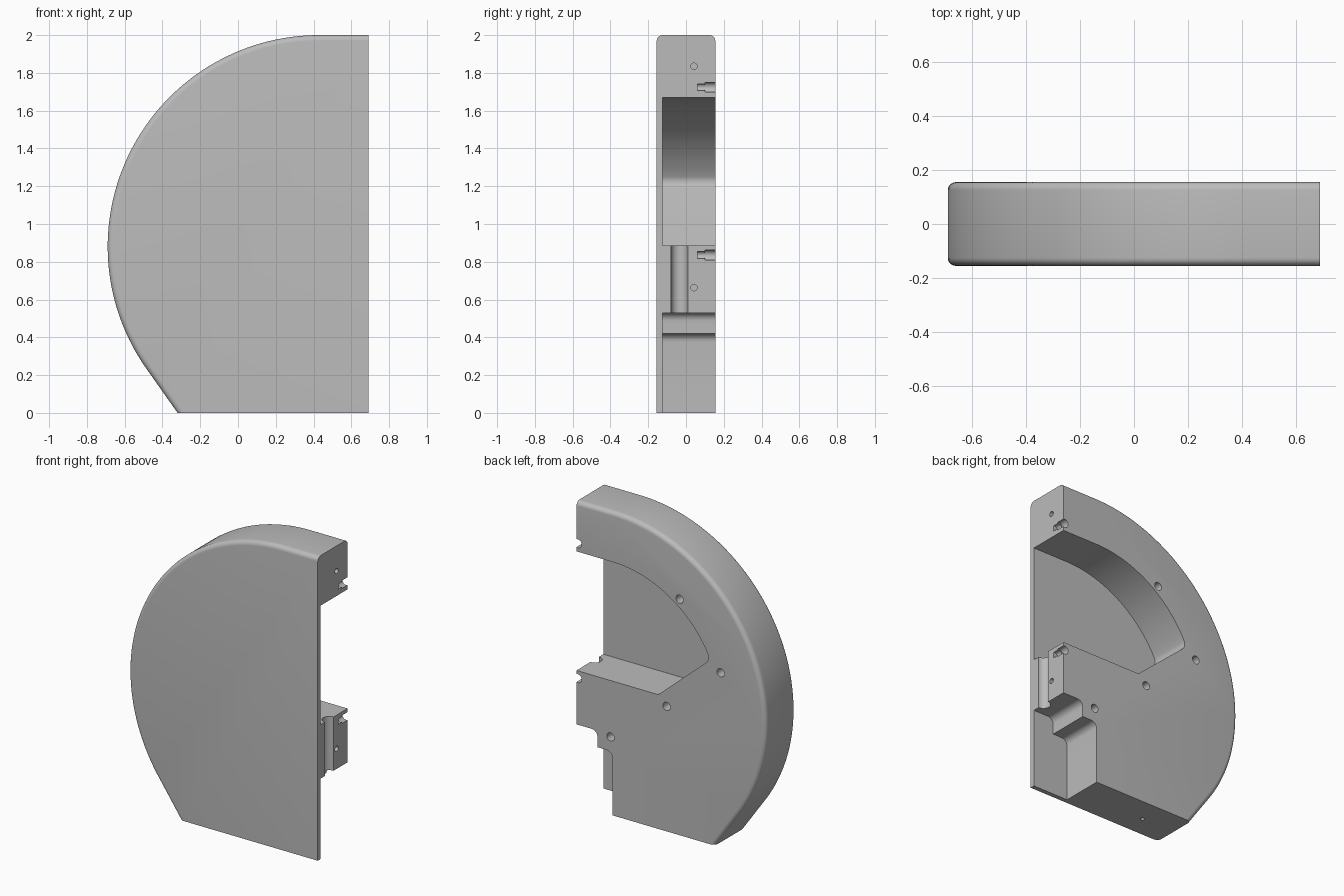
import bpy, bmesh
from math import sin, cos, radians
from mathutils import Vector, Matrix

if "Cube" in bpy.data.objects:
    bpy.data.objects.remove(bpy.data.objects["Cube"])

SIDE, HALF, FLOOR = 0.69, 0.155, -0.125    # hinge side x, half thickness, pocket floor y
CX, CZ = 0.43, 0.88                        # shared centre of the outer and pocket arcs

grey = bpy.data.materials.new("plain grey")
grey.use_nodes = True
grey.diffuse_color = (0.5, 0.5, 0.5, 1)
grey.node_tree.nodes["Principled BSDF"].inputs["Base Color"].default_value = (0.5, 0.5, 0.5, 1)


def arc(radius, start, end, n):
    steps = [radians(start + (end - start) * i / n) for i in range(n + 1)]
    return [(CX + radius * cos(a), CZ + radius * sin(a)) for a in steps]


def rounded(p, q, r, cut, n=8):
    """Round the corner q of the path p-q-r, starting at distance cut."""
    p, q, r = Vector(p), Vector(q), Vector(r)
    a, b = q + (p - q).normalized() * cut, q + (r - q).normalized() * cut
    pts = []
    for i in range(n + 1):
        t = i / n
        w = 0.8 * 2 * t * (1 - t)          # weighted curve close to a circular arc
        u, v = (1 - t) ** 2, t * t
        pts.append(tuple((a * u + q * w + b * v) / (u + w + v)))
    return pts


def make_object(name, bm):
    bmesh.ops.recalc_face_normals(bm, faces=bm.faces)
    mesh = bpy.data.meshes.new(name)
    bm.to_mesh(mesh)
    bm.free()
    mesh.materials.append(grey)
    obj = bpy.data.objects.new(name, mesh)
    bpy.context.collection.objects.link(obj)
    return obj


def prism(outline, y0, y1):
    """Extrude an x-z outline along y."""
    bm = bmesh.new()
    face = bm.faces.new([bm.verts.new((x, y0, z)) for x, z in outline])
    new = bmesh.ops.extrude_face_region(bm, geom=[face])["geom"]
    verts = [g for g in new if isinstance(g, bmesh.types.BMVert)]
    bmesh.ops.translate(bm, verts=verts, vec=(0, y1 - y0, 0))
    return bm


def rod(start, end, radius):
    """Round cutter between two points."""
    a, b = Vector(start), Vector(end)
    bm = bmesh.new()
    turn = (b - a).to_track_quat("Z", "Y").to_matrix().to_4x4()
    bmesh.ops.create_cone(bm, cap_ends=True, segments=32, radius1=radius, radius2=radius,
                          depth=(b - a).length, matrix=Matrix.Translation((a + b) / 2) @ turn)
    return bm


# Body: flat hinge side and base, curved back, tangent slope to the base
body_bm = prism([(SIDE, 0), (SIDE, 2)] + arc(1.12, 90, 216, 64) + [(-0.32, 0)], -HALF, HALF)
rim = []
for e in body_bm.edges:
    a, b = (v.co for v in e.verts)
    along_base = a.z < 0.001 and b.z < 0.001
    along_side = a.x > SIDE - 0.001 and b.x > SIDE - 0.001
    if abs(a.y - b.y) < 0.001 and not along_base and not along_side:
        rim.append(e)
bmesh.ops.bevel(body_bm, geom=rim, offset=0.03, segments=6, profile=0.5, affect="EDGES")
body = make_object("door_body", body_bm)

cutters = []

# Large fan-shaped pocket
tip, heel = (-0.285, 1.215), (0.095, 0.885)
curve = arc(0.79, 90, 150, 40)
fan = [(0.9, CZ + 0.79)] + curve + rounded(curve[-1], tip, heel, 0.04) + [heel, (0.9, 0.885)]
cutters.append(prism(fan, FLOOR, 0.3))

# Stepped pocket at the lower corner
upper = rounded((0.69, 0.53), (0.537, 0.53), (0.537, 0.42), 0.045)
lower = rounded((0.537, 0.42), (0.427, 0.42), (0.427, 0), 0.045)
cutters.append(prism([(0.9, 0.53)] + upper + [(0.537, 0.42)] + lower
                     + [(0.427, -0.2), (0.9, -0.2)], FLOOR, 0.3))

# Upright half-round groove joining the two pockets
cutters.append(rod((SIDE, -0.035, 0.48), (SIDE, -0.035, 0.95), 0.045))

# Stepped screw slots and pin holes in the hinge side
for z in (0.835, 1.724):
    cutters.append(rod((SIDE - 0.01, 0.1, z), (SIDE - 0.01, 0.3, z), 0.028))
    cutters.append(rod((SIDE - 0.01, 0.06, z), (SIDE - 0.01, 0.15, z), 0.021))
for z in (0.663, 1.835):
    cutters.append(rod((SIDE - 0.12, 0.042, z), (SIDE + 0.1, 0.042, z), 0.017))

# Screw holes in the rear face and one in the base
for x, z in ((-0.062, 1.556), (-0.361, 1.151), (0.033, 0.824), (0.442, 0.513)):
    cutters.append(rod((x, 0.0, z), (x, 0.3, z), 0.027))
cutters.append(rod((-0.076, -0.01, -0.1), (-0.076, -0.01, 0.12), 0.012))

# Cut everything out of the body
bpy.context.view_layer.objects.active = body
for bm in cutters:
    tool = make_object("cutter", bm)
    tool.hide_render = True
    mod = body.modifiers.new("cut", "BOOLEAN")
    mod.operation, mod.solver, mod.object = "DIFFERENCE", "EXACT", tool
    bpy.ops.object.modifier_apply(modifier=mod.name)
    bpy.data.objects.remove(tool)

bpy.ops.object.select_all(action="DESELECT")
body.select_set(True)
bpy.ops.object.shade_smooth_by_angle(angle=radians(30))
